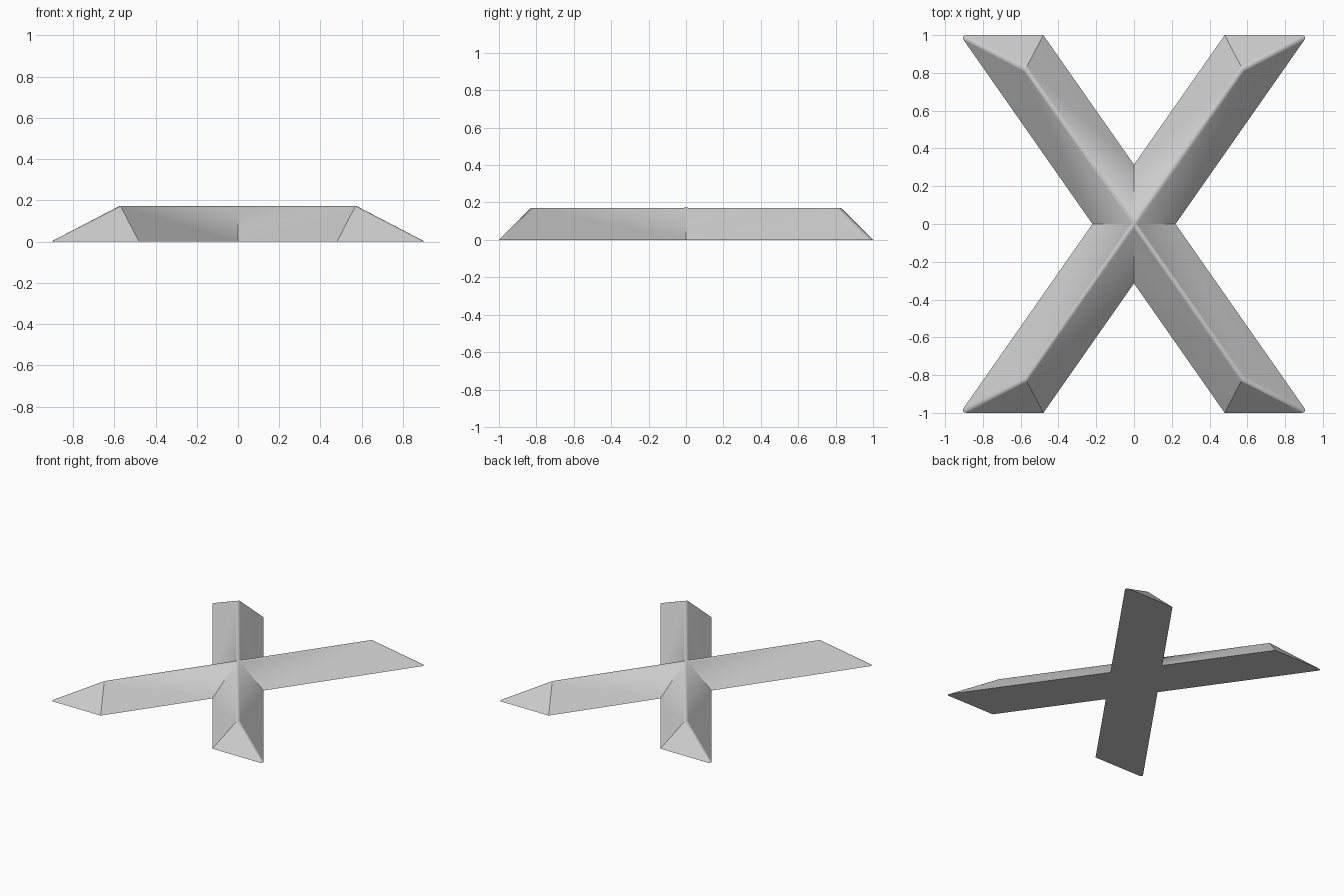
import bpy
import bmesh
from math import radians

cube = bpy.data.objects.get("Cube")
if cube:
    bpy.data.objects.remove(cube, do_unlink=True)

# Proportions of one arm; all slopes rise at 45 degrees
HEIGHT = 0.18
SLANT = 0.7            # x gained per unit of y along an arm
CROTCH_X = 0.22        # side notch between arms
CROTCH_Y = CROTCH_X / SLANT
RIDGE_Y = 1 - HEIGHT

grey = bpy.data.materials.new("light_grey")
grey.use_nodes = True
grey.diffuse_color = (0.6, 0.6, 0.6, 1)
grey.node_tree.nodes["Principled BSDF"].inputs["Base Color"].default_value = grey.diffuse_color


def add_arm(bm, sx, sy):
    """One quarter of the cross: flat base, two slopes and a hipped end."""
    def vert(x, y, z=0):
        return bm.verts.new((x * sx, y * sy, z))
    base = vert(0, 0)
    side = vert(CROTCH_X, 0)
    tip = vert(CROTCH_X + SLANT, 1)
    heel = vert(SLANT - CROTCH_X, 1)
    notch = vert(0, CROTCH_Y)
    centre = vert(0, 0, HEIGHT)
    ridge = vert(SLANT * RIDGE_Y, RIDGE_Y, HEIGHT)
    for loop in ((base, notch, heel, tip, side), (side, tip, ridge, centre),
                 (notch, centre, ridge, heel), (heel, ridge, tip)):
        bm.faces.new(loop)
    # Ridge and outer hip are the softened edges
    return [bm.edges.get((centre, ridge)), bm.edges.get((ridge, tip))]


bm = bmesh.new()
soft = []
for sx in (-1, 1):
    for sy in (-1, 1):
        soft += add_arm(bm, sx, sy)
for edge in soft:
    edge.tag = True
bmesh.ops.remove_doubles(bm, verts=bm.verts[:], dist=0.0001)
bmesh.ops.recalc_face_normals(bm, faces=bm.faces[:])

# Round the ridges and outer hips
soft = [e for e in bm.edges
        if max(v.co.z for v in e.verts) > 0.1
        and all(abs(abs(v.co.x) - SLANT * abs(v.co.y)) < 0.001
                or abs(v.co.x) > CROTCH_X + SLANT - 0.001 for v in e.verts)
        and min(abs(v.co.x) + v.co.z for v in e.verts) > 0.1]
bmesh.ops.bevel(bm, geom=soft, offset=0.02, offset_type='OFFSET', segments=4,
                profile=0.5, affect='EDGES', clamp_overlap=False)

mesh = bpy.data.meshes.new("cross_bars")
bm.to_mesh(mesh)
bm.free()
mesh.materials.append(grey)
cross = bpy.data.objects.new("cross_bars", mesh)
bpy.context.collection.objects.link(cross)

# Smooth the rounded edges while the broad slopes stay flat
bpy.context.view_layer.objects.active = cross
cross.select_set(True)
bpy.ops.object.shade_smooth_by_angle(angle=radians(30))
weighted = cross.modifiers.new("flat_slopes", 'WEIGHTED_NORMAL')
weighted.keep_sharp = True
